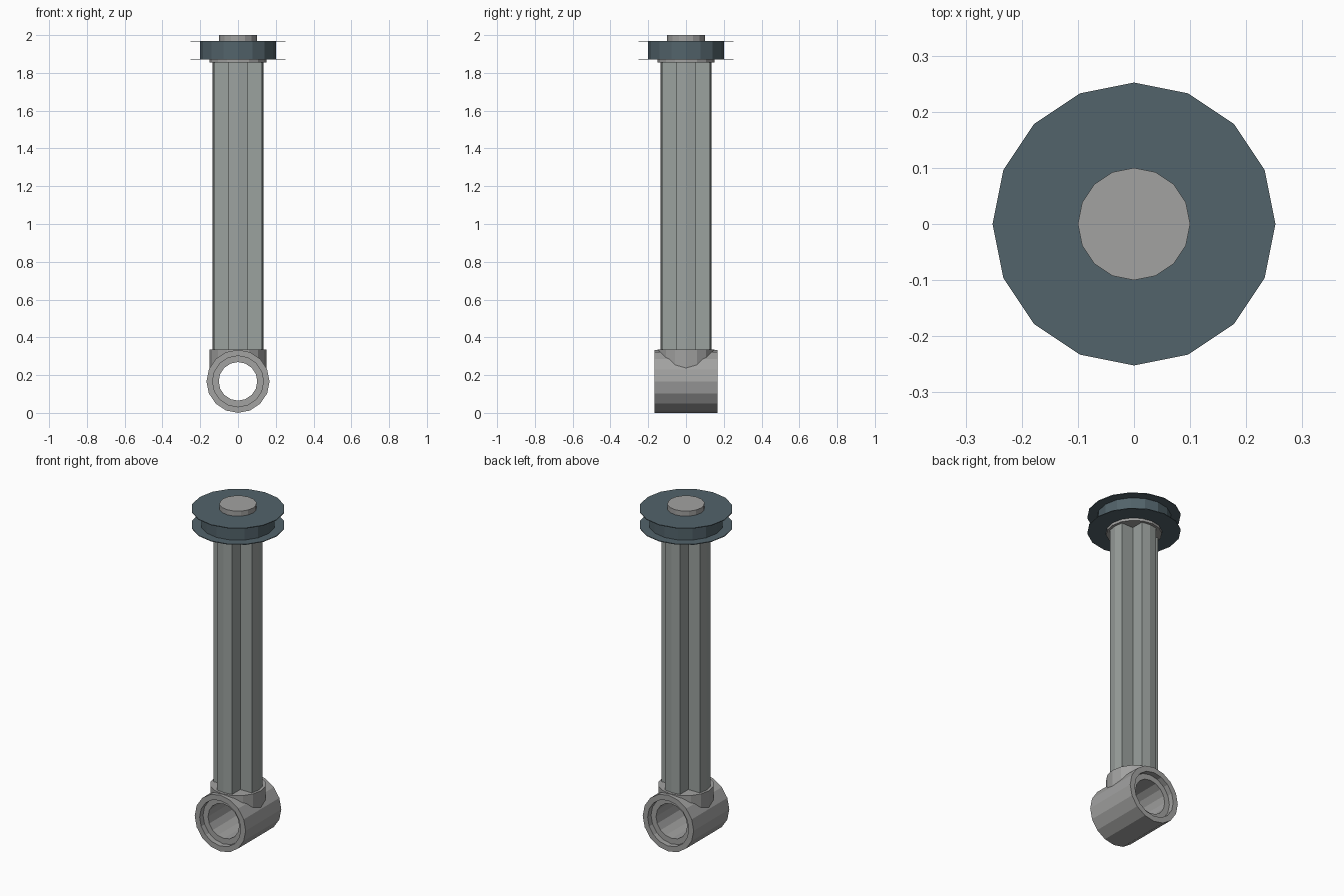
import bpy, bmesh, math
from mathutils import Matrix, Vector

cube = bpy.data.objects.get("Cube")
if cube:
    bpy.data.objects.remove(cube, do_unlink=True)


def material(name, rgb):
    m = bpy.data.materials.new(name)
    m.use_nodes = True
    m.diffuse_color = (*rgb, 1)
    m.node_tree.nodes["Principled BSDF"].inputs["Base Color"].default_value = (*rgb, 1)
    return m


light_grey = material("light grey", (0.36, 0.36, 0.355))
shaft_grey = material("greenish grey", (0.33, 0.36, 0.345))
slate = material("dark slate", (0.085, 0.125, 0.145))
SIDES = 16


def finish(name, bm, mat):
    bmesh.ops.recalc_face_normals(bm, faces=bm.faces)
    mesh = bpy.data.meshes.new(name)
    bm.to_mesh(mesh)
    bm.free()
    mesh.materials.append(mat)
    obj = bpy.data.objects.new(name, mesh)
    bpy.context.collection.objects.link(obj)
    return obj


def lathe(name, profile, mat, closed=False):
    """Turn a (radius, height) profile around z; an open one gets end caps."""
    bm = bmesh.new()
    rings = [[bm.verts.new((r * math.cos(a), r * math.sin(a), z))
              for a in (math.tau * i / SIDES for i in range(SIDES))]
             for r, z in profile]
    pairs = list(zip(rings, rings[1:]))
    if closed:
        pairs.append((rings[-1], rings[0]))
    else:
        bm.faces.new(rings[0])
        bm.faces.new(rings[-1])
    for low, high in pairs:
        for i in range(SIDES):
            j = (i + 1) % SIDES
            bm.faces.new((low[i], low[j], high[j], high[i]))
    return finish(name, bm, mat)


def lay_along_y(obj, z):
    obj.data.transform(Matrix.Translation((0, 0, z)) @ Matrix.Rotation(math.pi / 2, 4, "X"))


# Bottom eye: tube along y with a counterbore at both ends
R, BORE, STEP, HALF, LIP = 0.167, 0.102, 0.135, 0.167, 0.135
eye = lathe("bottom_eye", [(R, -HALF), (R, HALF), (STEP, HALF), (STEP, LIP),
                           (BORE, LIP), (BORE, -LIP), (STEP, -LIP), (STEP, -HALF)],
            light_grey, closed=True)
lay_along_y(eye, R)

# Collar joining the eye to the shaft, hollowed so the eye stays open
collar = lathe("eye_collar", [(0.15, 0.19), (0.15, 0.336)], light_grey)
cutter = lathe("collar_cutter", [(0.15, -0.3), (0.15, 0.3)], light_grey)
lay_along_y(cutter, R)
cutter.hide_render = True
cutter.hide_viewport = True
cut = collar.modifiers.new("bore", "BOOLEAN")
cut.operation = "DIFFERENCE"
cut.solver = "EXACT"
cut.object = cutter

# Cross-shaped shaft with slightly bowed arm tips
HALF_ARM, SHOULDER, TIP = 0.05, 0.126, 0.134
outline = []
for k in range(4):
    turn = Matrix.Rotation(k * math.pi / 2, 3, "Z")
    for x, y in [(SHOULDER, -HALF_ARM), (TIP, 0), (SHOULDER, HALF_ARM), (HALF_ARM, HALF_ARM)]:
        outline.append(turn @ Vector((x, y, 0.336)))
bm = bmesh.new()
base = bm.faces.new([bm.verts.new(p) for p in outline])
top = bmesh.ops.extrude_face_region(bm, geom=[base], use_keep_orig=True)["geom"]
bmesh.ops.translate(bm, vec=(0, 0, 1.52),
                    verts=[v for v in top if isinstance(v, bmesh.types.BMVert)])
finish("cross_shaft", bm, shaft_grey)

# Pulley head: neck, grooved wheel with two thin flanges, end cap
lathe("pulley_neck", [(0.15, 1.855), (0.15, 1.872)], light_grey)
lathe("pulley_wheel", [(0.252, 1.87), (0.252, 1.874), (0.2, 1.874),
                       (0.2, 1.966), (0.252, 1.966), (0.252, 1.97)], slate)
lathe("end_cap", [(0.1, 1.965), (0.1, 2.0)], light_grey)
